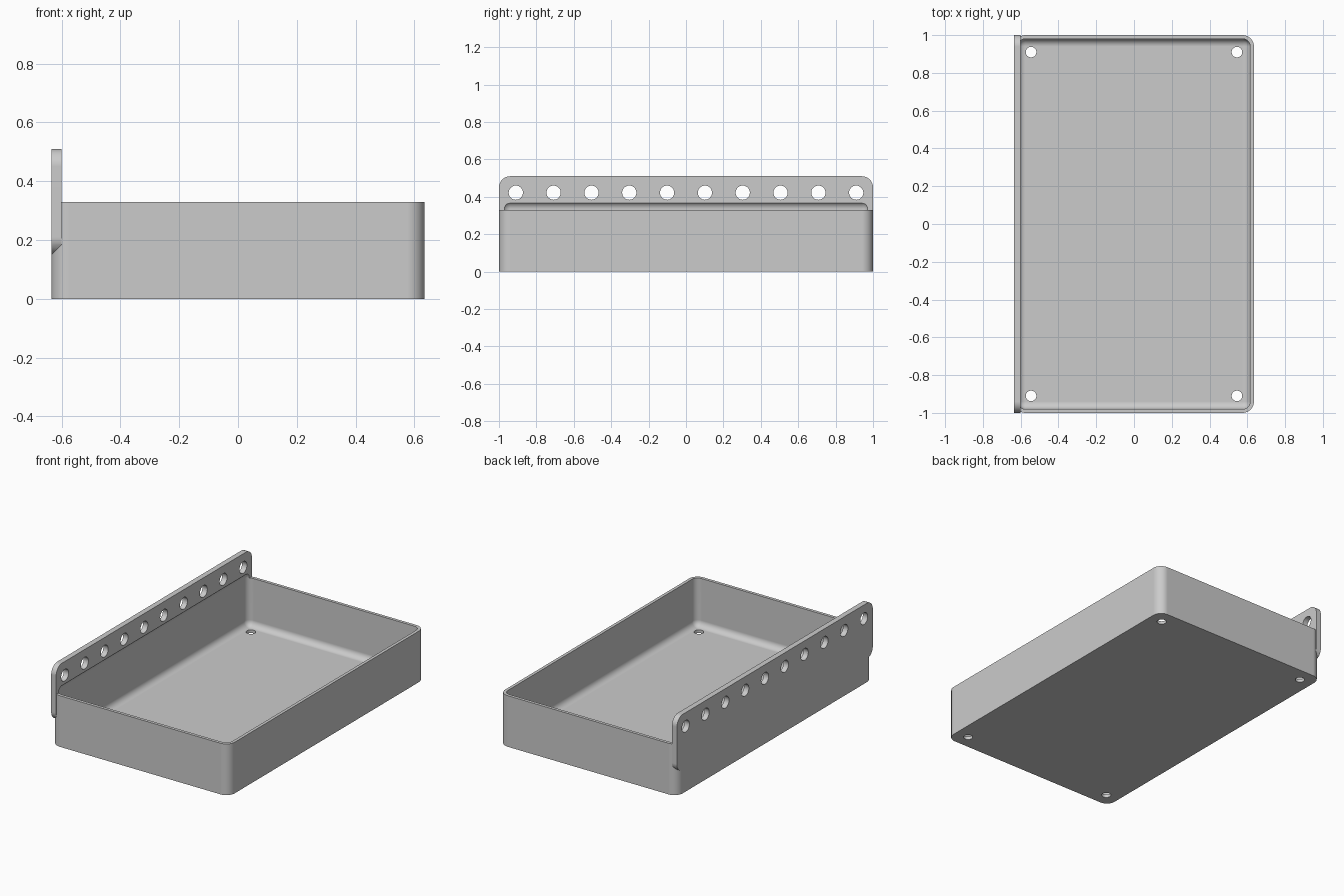
import bpy
import bmesh
import math
from mathutils import Matrix, Vector

cube = bpy.data.objects.get("Cube")
if cube:
    bpy.data.objects.remove(cube, do_unlink=True)

HALF_X, HALF_Y, RIM, TOP = 0.635, 1.0, 0.33, 0.51
WALL, FLOOR, ROUND = 0.02, 0.02, 0.06
FLANGE_INNER = -0.60

grey = bpy.data.materials.new("plain grey")
grey.use_nodes = True
colour = (0.6, 0.6, 0.6, 1)
grey.diffuse_color = colour
grey.node_tree.nodes["Principled BSDF"].inputs["Base Color"].default_value = colour


def add_object(name, bm):
    mesh = bpy.data.meshes.new(name)
    bm.to_mesh(mesh)
    bm.free()
    mesh.materials.append(grey)
    obj = bpy.data.objects.new(name, mesh)
    bpy.context.collection.objects.link(obj)
    return obj


def rounded_box(name, low, high, radius, axis=None):
    """Box with edges along one axis rounded, or every edge if axis is None."""
    low, high = Vector(low), Vector(high)
    bm = bmesh.new()
    bmesh.ops.create_cube(bm, size=1)
    for v in bm.verts:
        v.co = Vector(((low + high)[i] / 2 + v.co[i] * (high - low)[i] for i in range(3)))
    edges = [e for e in bm.edges if axis is None
             or abs((e.verts[0].co - e.verts[1].co).normalized()[axis]) > 0.9]
    bmesh.ops.bevel(bm, geom=edges, offset=radius, offset_type='OFFSET',
                    segments=8, profile=0.5, affect='EDGES')
    return add_object(name, bm)


def cylinders(name, centres, radius, depth, rotation):
    bm = bmesh.new()
    for c in centres:
        bmesh.ops.create_cone(bm, cap_ends=True, segments=32, radius1=radius,
                              radius2=radius, depth=depth,
                              matrix=Matrix.Translation(c) @ rotation)
    return add_object(name, bm)


def combine(target, other, operation):
    mod = target.modifiers.new(operation.lower(), 'BOOLEAN')
    mod.object, mod.operation, mod.solver = other, operation, 'EXACT'
    bpy.context.view_layer.objects.active = target
    bpy.ops.object.modifier_apply(modifier=mod.name)
    bpy.data.objects.remove(other, do_unlink=True)


# Tray block and the tall mounting flange on its right side
tray = rounded_box("tray", (-HALF_X, -HALF_Y, 0), (HALF_X, HALF_Y, RIM), ROUND, axis=2)
flange = rounded_box("flange", (-HALF_X, -HALF_Y, 0.15),
                     (FLANGE_INNER, HALF_Y, TOP), ROUND, axis=0)
combine(tray, flange, 'UNION')

# Hollow, rounded on every edge, running slightly up into the flange
cavity = rounded_box("cavity_cutter", (WALL - HALF_X, WALL - HALF_Y, FLOOR),
                     (HALF_X - WALL, HALF_Y - WALL, 0.375), 0.04)
combine(tray, cavity, 'DIFFERENCE')

# Row of mounting holes through the flange
row = [(-0.62, -0.91 + 1.82 * i / 9, 0.422) for i in range(10)]
combine(tray, cylinders("flange_hole_cutter", row, 0.038, 0.2,
                        Matrix.Rotation(math.pi / 2, 4, 'Y')), 'DIFFERENCE')

# Four corner holes through the floor
corners = [(x, y, 0) for x in (-0.545, 0.545) for y in (-0.91, 0.91)]
combine(tray, cylinders("floor_hole_cutter", corners, 0.028, 0.2,
                        Matrix.Identity(4)), 'DIFFERENCE')

# Smooth rounded edges, crisp corners
bpy.ops.object.select_all(action='DESELECT')
tray.select_set(True)
bpy.context.view_layer.objects.active = tray
bpy.ops.object.shade_smooth_by_angle(angle=math.radians(30))
weighted = tray.modifiers.new("even shading", 'WEIGHTED_NORMAL')
weighted.keep_sharp = True
